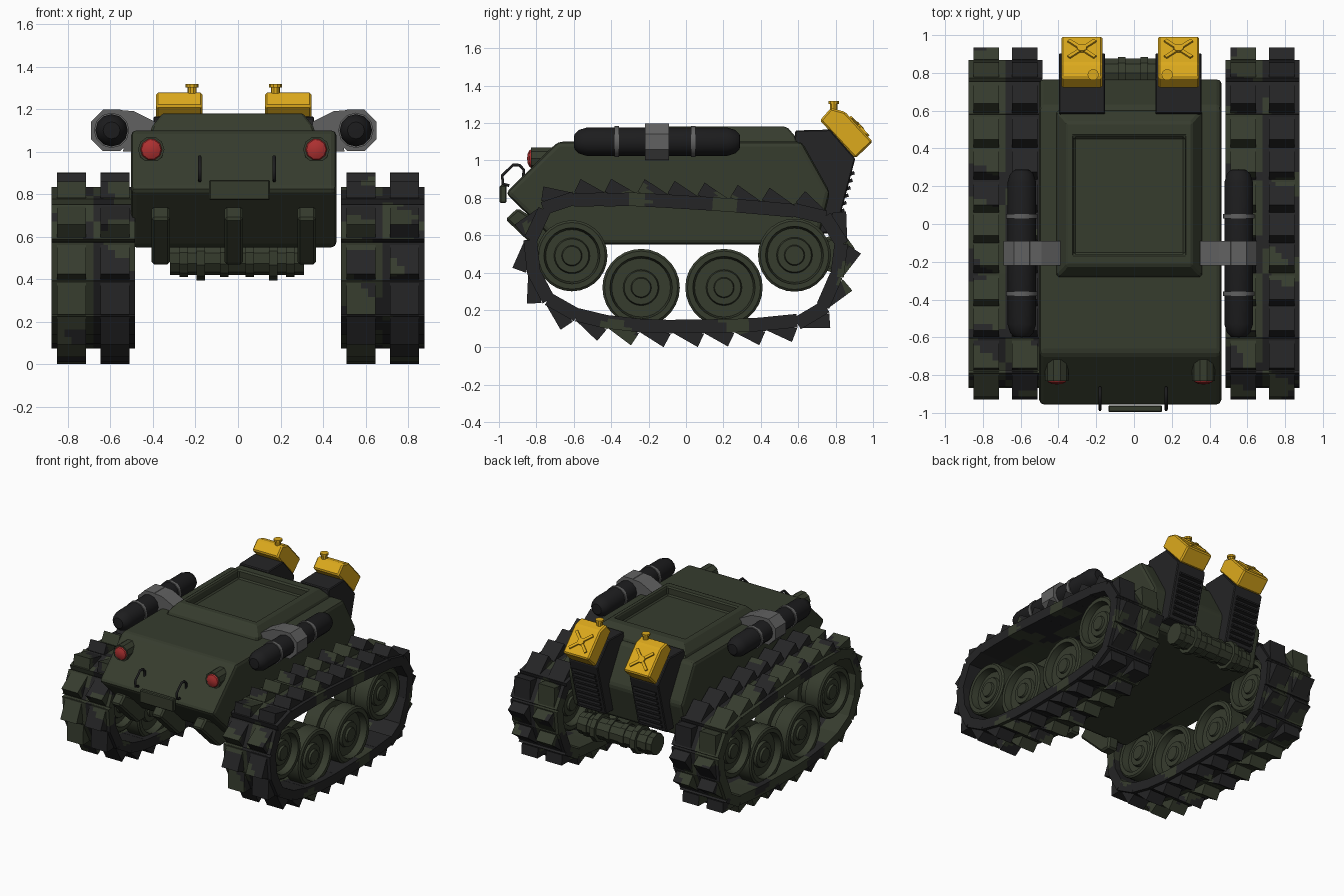
import bpy, bmesh, math
from mathutils import Matrix, Vector

if "Cube" in bpy.data.objects:
    bpy.data.objects.remove(bpy.data.objects["Cube"])

CX = -0.02  # centre line of hull and its fittings


def mat(name, rgb):
    m = bpy.data.materials.new(name)
    m.diffuse_color = (*rgb, 1)
    m.use_nodes = True
    m.node_tree.nodes["Principled BSDF"].inputs["Base Color"].default_value = m.diffuse_color
    return m


GREEN = mat("army green", (0.037, 0.045, 0.027))
DARK = mat("charcoal", (0.018, 0.018, 0.019))
BLACK = mat("tube black", (0.012, 0.012, 0.013))
GREY = mat("clamp grey", (0.12, 0.12, 0.12))
YELLOW = mat("can yellow", (0.72, 0.40, 0.012))
RED = mat("lamp red", (0.42, 0.03, 0.03))


def finish(name, bm, mats, bevel=0, smooth=0, seg=1):
    bmesh.ops.recalc_face_normals(bm, faces=bm.faces)
    me = bpy.data.meshes.new(name)
    bm.to_mesh(me)
    bm.free()
    for m in (mats if isinstance(mats, list) else [mats]):
        me.materials.append(m)
    ob = bpy.data.objects.new(name, me)
    bpy.context.collection.objects.link(ob)
    if smooth:
        me.shade_smooth()
        me.set_sharp_from_angle(angle=math.radians(smooth))
    if bevel:
        b = ob.modifiers.new("bevel", "BEVEL")
        b.width, b.segments = bevel, seg
        b.limit_method, b.angle_limit = "ANGLE", math.radians(25)
    return ob


def add_prism(bm, pts, a, b, place):
    """Extrude a 2D profile from a to b; place(u, v, w) gives the 3D point."""
    lo = [bm.verts.new(place(u, v, a)) for u, v in pts]
    hi = [bm.verts.new(place(u, v, b)) for u, v in pts]
    n = len(pts)
    fs = [bm.faces.new(lo), bm.faces.new(hi)]
    for i in range(n):
        j = (i + 1) % n
        fs.append(bm.faces.new((lo[i], lo[j], hi[j], hi[i])))
    return fs


def side_prism(name, pts, x0, x1, m, bevel=0, seg=1):
    bm = bmesh.new()
    add_prism(bm, pts, x0, x1, lambda y, z, x: (x, y, z))
    return finish(name, bm, m, bevel, seg=seg)


def box(name, c, size, m, bevel=0, rot=None):
    bm = bmesh.new()
    M = Matrix.Translation(c) @ (rot or Matrix()) @ Matrix.Diagonal((*size, 1))
    bmesh.ops.create_cube(bm, size=1, matrix=M)
    return finish(name, bm, m, bevel)


def lathe(name, prof, axis, c, m, n=16, smooth=35, turn=0.0):
    """Revolve (radius, height) points about an axis through c."""
    bm = bmesh.new()
    R = Vector((0, 0, 1)).rotation_difference(Vector(axis)).to_matrix().to_4x4()
    M = Matrix.Translation(c) @ R @ Matrix.Rotation(turn, 4, "Z")
    vs = [bm.verts.new(M @ Vector((r, 0, h))) for r, h in prof]
    es = [bm.edges.new(p) for p in zip(vs, vs[1:])]
    ax = (M.to_3x3() @ Vector((0, 0, 1))).normalized()
    bmesh.ops.spin(bm, geom=vs + es, cent=c, axis=ax, angle=math.tau, steps=n)
    bmesh.ops.remove_doubles(bm, verts=bm.verts, dist=1e-5)
    bmesh.ops.dissolve_degenerate(bm, dist=1e-5, edges=bm.edges)
    return finish(name, bm, m, smooth=smooth)


def drum(r, h0, h1):
    return [(0, h0), (r, h0), (r, h1), (0, h1)]


# Hull
side_prism("hull", [(-0.685, 1.10), (0.62, 1.10), (0.77, 0.83), (0.70, 0.55),
                    (-0.68, 0.55), (-0.965, 0.825)], CX - 0.483, CX + 0.483, GREEN, 0.025, 2)

# Raised roof with a sunken hatch well, lofted from rectangles
bm = bmesh.new()
rings = []
for x0, x1, y0, y1, z in [(-0.41, 0.36, -0.28, 0.60, 1.09), (-0.41, 0.36, -0.28, 0.60, 1.11),
                          (-0.355, 0.305, -0.22, 0.54, 1.18), (-0.32, 0.27, -0.16, 0.46, 1.18),
                          (-0.32, 0.27, -0.16, 0.46, 1.115)]:
    rings.append([bm.verts.new(p) for p in ((x0, y0, z), (x1, y0, z), (x1, y1, z), (x0, y1, z))])
for p, q in zip(rings, rings[1:]):
    for i in range(4):
        bm.faces.new((p[i], p[(i + 1) % 4], q[(i + 1) % 4], q[i]))
bm.faces.new(rings[-1])
bm.faces.new(rings[0])
finish("roof", bm, GREEN, 0.01)

# Front ribs and plate
for i, x in enumerate((-0.343, 0, 0.343)):
    side_prism(f"front_rib_{i}", [(-0.90, 0.745), (-0.965, 0.685), (-0.74, 0.47), (-0.66, 0.47),
                                  (-0.64, 0.58)], CX + x - 0.043, CX + x + 0.043, GREEN, 0.012)
box("front_plate", (0.007, -0.978, 0.82), (0.285, 0.036, 0.095), GREEN, 0.006)

# Rear transverse drum with straps
lathe("rear_drum", drum(0.08, -0.315, 0.315), (1, 0, 0), (CX + 0.015, 0.80, 0.50), GREEN, 10, 30)
for x in (-0.25, -0.17, -0.06, 0.06, 0.17, 0.25):
    r = 0.105 if abs(x) == 0.17 else 0.088
    lathe("drum_strap", drum(r, -0.02, 0.02), (1, 0, 0), (CX + 0.015 + x, 0.80, 0.50), GREEN, 10, 30)

FACE = Vector((0, 0.73, 0.684)).normalized()          # outward normal of the can's sloping face
FROT = Vector((0, 0, 1)).rotation_difference(FACE).to_matrix().to_4x4()
for s, side in ((-1, "left"), (1, "right")):
    # Lamps
    x = CX + s * 0.388
    lathe(side + "_lamp_housing", drum(0.062, -0.83, -0.66), (0, 1, 0), (x, 0, 1.01), GREEN, 10, 30)
    lathe(side + "_lamp_lens", [(0.052, -0.828), (0.046, -0.838), (0.028, -0.846), (0, -0.85)],
          (0, 1, 0), (x, 0, 1.01), RED, 10)
    # Towing hooks
    cu = bpy.data.curves.new(side + "_hook", "CURVE")
    cu.dimensions, cu.bevel_depth, cu.bevel_resolution, cu.use_fill_caps = "3D", 0.009, 1, True
    pts = [(-0.945, 0.865), (-0.98, 0.875), (-0.982, 0.92), (-0.925, 0.975), (-0.89, 0.975),
           (-0.868, 0.95), (-0.868, 0.91)]
    sp = cu.splines.new("POLY")
    sp.points.add(len(pts) - 1)
    for p, (y, z) in zip(sp.points, pts):
        p.co = (CX + 0.015 + s * 0.175, y, z, 1)
    cu.materials.append(BLACK)
    bpy.context.collection.objects.link(bpy.data.objects.new(side + "_hook", cu))
    # Side tubes with bands and clamps
    c = (CX + s * 0.574, 0, 1.10)
    lathe(side + "_tube", [(0, -0.60), (0.04, -0.597), (0.062, -0.575), (0.076, -0.53), (0.076, 0.22),
                           (0.062, 0.265), (0.04, 0.287), (0, 0.29)], (0, 1, 0), c, BLACK, 12, 40)
    for y in (-0.37, 0.04):
        lathe(side + "_tube_band", drum(0.083, y - 0.012, y + 0.012), (0, 1, 0), c, GREY, 12)
    lathe(side + "_clamp_ring", [(0.07, -0.22), (0.106, -0.22), (0.106, -0.09), (0.07, -0.09)],
          (0, 1, 0), c, GREY, 8, 20, math.pi / 8)
    bm = bmesh.new()
    add_prism(bm, [(0.55, 1.197), (0.47, 1.19), (0.37, 1.14), (0.37, 1.09), (0.48, 1.0), (0.52, 1.0),
                   (0.51, 1.10)], -0.22, -0.09, lambda u, v, w: (CX + s * u, w, v))
    finish(side + "_clamp_arm", bm, GREY)
    # Can holders with louvres
    x = CX + s * 0.256
    side_prism(side + "_can_holder", [(0.575, 1.08), (0.585, 1.16), (0.77, 1.165), (0.905, 1.01),
                                      (0.80, 0.61), (0.70, 0.61)], x - 0.122, x + 0.122, DARK, 0.006)
    for i in range(8):
        t = i / 7
        box(side + "_louvre", (x, 0.886 - 0.075 * t, 0.93 - 0.28 * t), (0.19, 0.03, 0.018), BLACK,
            rot=Matrix.Rotation(0.3, 4, "X"))
    # Fuel cans with embossed cross and cap
    side_prism(side + "_can", [(0.716, 1.214), (0.775, 1.28), (0.85, 1.26), (0.998, 1.10),
                               (0.905, 1.01)], x - 0.109, x + 0.109, YELLOW, 0.01)
    mid = Vector((x, 0.925, 1.181))
    for a in (-0.75, 0.75):
        box(side + "_can_cross", mid, (0.19, 0.02, 0.018), YELLOW, rot=FROT @ Matrix.Rotation(a, 4, "Z"))
    lathe(side + "_can_boss", drum(0.026, -0.01, 0.013), FACE, mid, YELLOW, 10)
    lathe(side + "_can_cap", [(0, 0), (0.022, 0), (0.022, 0.03), (0.03, 0.03), (0.03, 0.045), (0, 0.045)],
          (0, 0, 1), (x - s * 0.06, 0.79, 1.272), YELLOW, 10)

# Road wheels: dished on both faces
for s in (-1, 1):
    for i, (y, z, R) in enumerate(((-0.61, 0.49, 0.19), (-0.24, 0.32, 0.207),
                                   (0.203, 0.32, 0.207), (0.58, 0.493, 0.195))):
        half = [(0, 0.135), (0.05, 0.135), (0.055, 0.12), (0.09, 0.12), (0.096, 0.10), (R - 0.05, 0.10),
                (R - 0.04, 0.15), (R - 0.012, 0.15), (R, 0.14), (R, 0.03), (R - 0.04, 0.03)]
        lathe(f"wheel_{i}", half + [(r, -h) for r, h in reversed(half)], (1, 0, 0),
              (s * 0.68, y, z), GREEN, 28, 35)

# Track path: smooth closed loop, evenly resampled, running from the rear over the top to the front
ctrl = [Vector(p) for p in ((0.66, 0.715), (0.35, 0.75), (0, 0.775), (-0.35, 0.79), (-0.68, 0.77),
                            (-0.80, 0.64), (-0.82, 0.47), (-0.74, 0.28), (-0.55, 0.17), (-0.25, 0.12),
                            (0.1, 0.115), (0.45, 0.13), (0.68, 0.18), (0.79, 0.36), (0.82, 0.53),
                            (0.77, 0.65))]
dense = []
K = len(ctrl)
for i in range(K):
    a, b, c, d = (ctrl[(i + k - 1) % K] for k in range(4))
    for k in range(20):
        t = k / 20
        dense.append(0.5 * (2 * b + (c - a) * t + (2 * a - 5 * b + 4 * c - d) * t ** 2
                            + (3 * b - a - 3 * c + d) * t ** 3))
steps = [(dense[(i + 1) % len(dense)] - p).length for i, p in enumerate(dense)]
LINKS = 24
pitch = sum(steps) / LINKS
stations, run = [], 0
for i, p in enumerate(dense):
    if run >= len(stations) * pitch - 1e-6 and len(stations) < LINKS:
        stations.append((p, (dense[(i + 1) % len(dense)] - dense[i - 1]).normalized()))
    run += steps[i]


def blotch(p):
    """Camouflage pattern value at a point."""
    return (math.sin(11 * p.x + 9 * p.y + 2) + math.sin(13 * p.y - 10 * p.z)
            + math.sin(14 * p.z + 8 * p.x + 17 * p.y))


# Tracks: two columns of links with leaning cleats on each side
L = pitch * 0.53
link = [(-L, -0.035), (L, -0.035), (L, 0.037), (-L, 0.037)]
cleat = [(-0.09, 0.03), (0.05, 0.112), (0.085, 0.042), (0.03, 0.025)]
for s, side in ((-1, "left"), (1, "right")):
    for col in (-1, 1):
        bm = bmesh.new()
        x = s * 0.68 + col * 0.098
        for p, d in stations:
            n = Vector((d.y, -d.x))  # outward
            def place(u, v, w):
                q = p + d * u + n * v
                return (w, q.x, q.y)
            add_prism(bm, link, x - 0.098, x + 0.098, place)
            xc = s * 0.68 + col * 0.102
            add_prism(bm, cleat, xc - 0.068, xc + 0.068, place)
        bmesh.ops.subdivide_edges(bm, edges=bm.edges[:], cuts=3, use_grid_fill=True)
        for f in bm.faces:
            b = blotch(f.calc_center_median())
            f.material_index = int(b > 0.9) if col < 0 else int(b < 1.3)
        finish(f"{side}_track_column_{'a' if col < 0 else 'b'}", bm, [GREEN, DARK])
